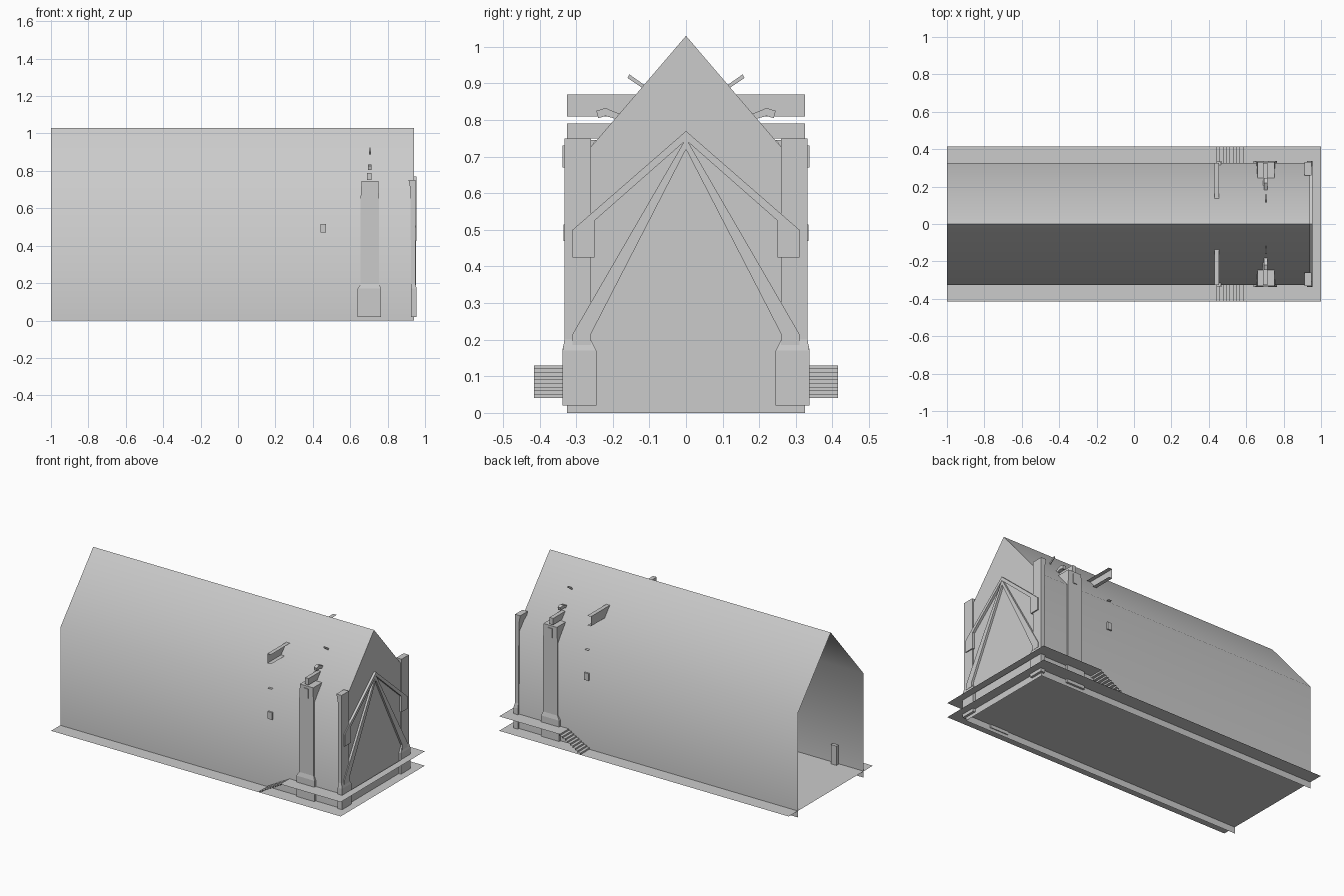
import bpy, bmesh

if "Cube" in bpy.data.objects:
    bpy.data.objects.remove(bpy.data.objects["Cube"])

SIDES = (("front", -1), ("back", 1))


def make(name, verts, faces, smooth=False):
    me = bpy.data.meshes.new(name)
    me.from_pydata(verts, [], faces)
    bm = bmesh.new()
    bm.from_mesh(me)
    bmesh.ops.recalc_face_normals(bm, faces=bm.faces)
    bm.to_mesh(me)
    bm.free()
    ob = bpy.data.objects.new(name, me)
    bpy.context.collection.objects.link(ob)
    for p in me.polygons:
        p.use_smooth = smooth
    return ob


def extrude(name, pts, place, a, b, closed=True, smooth=False):
    """Extrude a 2D profile between a and b; place(p, q, t) gives the 3D point."""
    n = len(pts)
    verts = [place(p, q, a) for p, q in pts] + [place(p, q, b) for p, q in pts]
    m = n if closed else n - 1
    faces = [(i, (i + 1) % n, n + (i + 1) % n, n + i) for i in range(m)]
    if closed:
        faces += [tuple(range(n)), tuple(range(n, 2 * n))]
    return make(name, verts, faces, smooth)


def loft(name, rings, s):
    """Stack rectangles (z, x0, x1, y0, y1) into a closed pillar on side s."""
    verts, faces = [], []
    for z, x0, x1, y0, y1 in rings:
        verts += [(x0, s * y0, z), (x1, s * y0, z), (x1, s * y1, z), (x0, s * y1, z)]
    for r in range(len(rings) - 1):
        for i in range(4):
            j = (i + 1) % 4
            faces.append((4 * r + i, 4 * r + j, 4 * r + 4 + j, 4 * r + 4 + i))
    k = len(verts) - 4
    faces += [(0, 1, 2, 3), (k, k + 1, k + 2, k + 3)]
    return make(name, verts, faces)


def sheet(name, x0, x1, y0, y1, z):
    return make(name, [(x0, y0, z), (x1, y0, z), (x1, y1, z), (x0, y1, z)], [(0, 1, 2, 3)])


def box(name, x0, x1, y0, y1, z0, z1, s=1):
    return loft(name, [(z0, x0, x1, y0, y1), (z1, x0, x1, y0, y1)], s)


along_x = lambda p, q, t: (t, p, q)

# Gabled shell, open at the left end and underneath
gable = [(-.325, 0), (-.325, .65), (0, 1.03), (.325, .65), (.325, 0)]
shell = extrude("hall_shell", gable, along_x, -1, .94, closed=False, smooth=True)
for e in shell.data.edges:
    a, b = (shell.data.vertices[i].co for i in e.vertices)
    if a.z > 1 and b.z > 1:
        e.use_edge_sharp = True
make("end_wall", [(.94, y, z) for y, z in gable], [(0, 1, 2, 3, 4)])

# Ground sheet and raised walkway round the closed end
sheet("ground_floor", -1, 1, -.415, .415, .04)
sheet("end_walkway", .955, 1, -.415, .415, .13)
for side, s in SIDES:
    sheet(side + "_walkway", .6, .955, s * .325, s * .415, .13)

    # Stairs as an open zigzag sheet
    n, pts = 9, [(.44, .04)]
    for i in range(n):
        z = .04 + .09 * (i + 1) / n
        pts += [(.44 + .16 * i / n, z), (.44 + .16 * (i + 1) / n, z)]
    extrude(side + "_stairs", pts, lambda p, q, t: (p, t, q), s * .325, s * .415, closed=False)

    # Wall pilaster with flared foot and tapered shoulder
    loft(side + "_wall_pilaster", [
        (.02, .64, .765, .32, .338), (.17, .64, .765, .32, .338),
        (.195, .655, .755, .32, .332), (.65, .655, .755, .32, .332),
        (.69, .658, .752, .29, .332), (.745, .66, .752, .245, .332)], s)

    # Corner pilaster
    loft(side + "_corner_pilaster", [
        (.02, .925, .955, .245, .337), (.17, .925, .955, .245, .337),
        (.2, .925, .948, .26, .332), (.70, .922, .948, .26, .332),
        (.75, .912, .948, .26, .332)], s)

    # Channel beam projecting from the roof
    channel = [(.455, .87), (.43, .87), (.43, .81), (.455, .81)]
    extrude(side + "_roof_beam", channel, lambda p, q, t: (p, t, q), s * .135, s * .325, closed=False)

    # Fittings above the wall pilaster
    box(side + "_pilaster_beam", .69, .715, .19, .325, .75, .79, s)
    bracket = [(.17, .812), (.22, .833), (.245, .825), (.24, .805), (.22, .811), (.18, .80)]
    extrude(side + "_roof_bracket", [(s * y, z) for y, z in bracket], along_x, .695, .715)
    rod = [(.11, .893), (.155, .925), (.16, .915), (.115, .885)]
    extrude(side + "_roof_rod", [(s * y, z) for y, z in rod], along_x, .702, .708)
    box(side + "_pilaster_knob", .69, .72, .325, .337, .67, .73, s)

    # Small wall box and eave tab
    box(side + "_wall_box", .44, .47, .322, .335, .47, .515, s)
    sheet(side + "_eave_tab", .44, .465, s * .30, s * .335, .66)

    # Decorative gable braces on the end wall
    upper = [(0, .77), (.31, .50), (.31, .425), (.25, .425), (.25, .525), (0, .745)]
    lower = [(0, .75), (.31, .215), (.31, .185), (.26, .185), (.26, .215), (0, .72)]
    for label, pts, x in (("upper", upper, .955), ("lower", lower, .953)):
        extrude(f"{side}_{label}_gable_brace", [(s * y, z) for y, z in pts], along_x, .94, x)

# Small cabinet inside by the open end
box("inner_cabinet", -.83, -.79, -.32, -.30, .04, .16)
